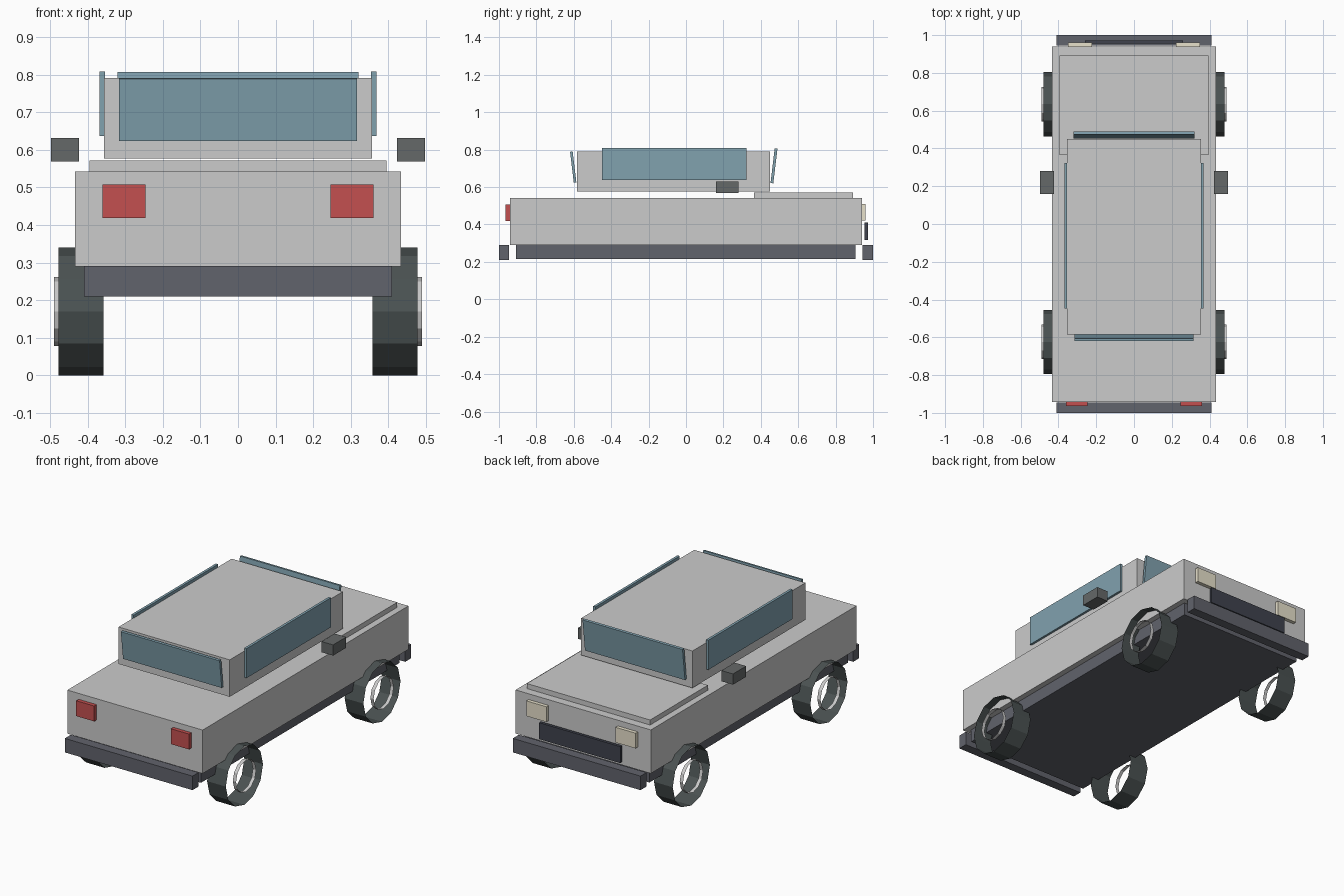
import bpy, bmesh, math
from mathutils import Matrix

if "Cube" in bpy.data.objects:
    bpy.data.objects.remove(bpy.data.objects["Cube"])


def material(name, rgb):
    m = bpy.data.materials.new(name)
    m.diffuse_color = (*rgb, 1)
    m.use_nodes = True
    m.node_tree.nodes["Principled BSDF"].inputs["Base Color"].default_value = m.diffuse_color
    return m


DARK = material("dark_trim", (0.12, 0.125, 0.15))
GLASS = material("glass", (0.22, 0.36, 0.43))
RED = material("tail_red", (0.55, 0.08, 0.08))
CREAM = material("lamp_cream", (0.8, 0.75, 0.6))
RUBBER = material("rubber", (0.07, 0.085, 0.085))
MIRROR = material("mirror_grey", (0.13, 0.14, 0.14))
GRILLE = material("grille_dark", (0.05, 0.055, 0.075))


def finish(bm, name, mat):
    me = bpy.data.meshes.new(name)
    bm.to_mesh(me)
    bm.free()
    ob = bpy.data.objects.new(name, me)
    bpy.context.collection.objects.link(ob)
    if mat:
        me.materials.append(mat)
    return ob


def box(name, x, y, z, mat=None, tilt=0):
    """Box from (min, max) ranges, tilted about its own x axis."""
    bm = bmesh.new()
    size = [b - a for a, b in (x, y, z)]
    bmesh.ops.create_cube(bm, size=1, matrix=Matrix.Diagonal((*size, 1)))
    ob = finish(bm, name, mat)
    ob.location = [(a + b) / 2 for a, b in (x, y, z)]
    ob.rotation_euler.x = tilt
    return ob


def pair(name, x, y, z, mat=None):
    box(name + "_right", x, y, z, mat)
    box(name + "_left", (-x[1], -x[0]), y, z, mat)


def tube(name, r, x0, x1, y, z, mat=None):
    """Open 12-sided tube along x."""
    bm = bmesh.new()
    bmesh.ops.create_cone(bm, cap_ends=False, segments=12, radius1=r, radius2=r,
                          depth=abs(x1 - x0),
                          matrix=Matrix.Rotation(math.pi / 2, 4, 'Y'))
    ob = finish(bm, name, mat)
    ob.location = ((x0 + x1) / 2, y, z)


# Body shell, hood, cabin and chassis
box("body", (-.433, .433), (-.942, .94), (.29, .542))
box("hood", (-.395, .395), (.364, .892), (.541, .571))
box("cabin", (-.356, .356), (-.584, .45), (.577, .791))
box("chassis", (-.40, .40), (-.91, .906), (.216, .291), DARK)

# Bumpers and grille
box("tail_bumper", (-.409, .409), (-1, -.945), (.21, .291), DARK)
box("nose_bumper", (-.409, .409), (.945, 1), (.21, .291), DARK)
box("grille", (-.26, .26), (.955, .972), (.316, .411), GRILLE)

# Windows: end panes lean outward at the top
box("windshield", (-.32, .32), (.463, .478), (.62, .807), GLASS, -.12)
box("rear_window", (-.316, .316), (-.61, -.596), (.624, .79), GLASS, .12)
pair("side_window", (.354, .369), (-.448, .323), (.637, .808), GLASS)

# Lights and mirrors
pair("tail_light", (.246, .361), (-.964, -.94), (.419, .508), RED)
pair("headlight", (.222, .35), (.938, .961), (.421, .509), CREAM)
pair("mirror", (.423, .497), (.16, .28), (.569, .631), MIRROR)

# Wheels: open tire tubes with narrow hub rings
for s, side in ((1, "right"), (-1, "left")):
    for y, end in ((.634, "nose"), (-.624, "tail")):
        tube(f"tire_{end}_{side}", .17, s * .358, s * .478, y, .17, RUBBER)
        tube(f"hub_{end}_{side}", .092, s * .468, s * .489, y, .17)
